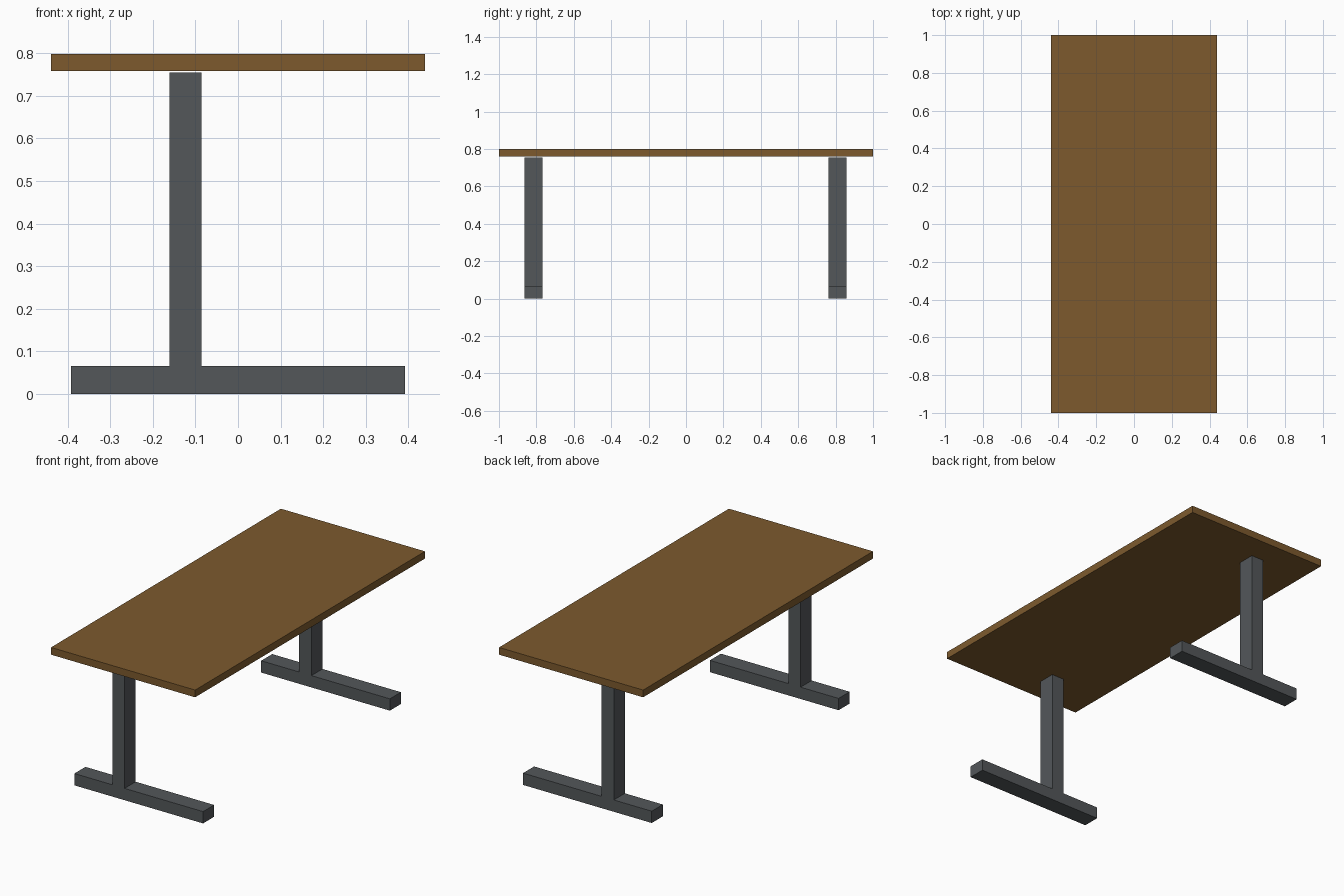
import bpy, bmesh

if "Cube" in bpy.data.objects:
    bpy.data.objects.remove(bpy.data.objects["Cube"])


def material(name, rgb):
    m = bpy.data.materials.new(name)
    m.diffuse_color = (*rgb, 1.0)
    m.use_nodes = True
    m.node_tree.nodes["Principled BSDF"].inputs["Base Color"].default_value = m.diffuse_color
    return m


def extrude_profile(name, points, y0, y1, mat):
    """Extrude an XZ outline along y from y0 to y1."""
    bm = bmesh.new()
    face = bm.faces.new([bm.verts.new((x, y0, z)) for x, z in points])
    ext = bmesh.ops.extrude_face_region(bm, geom=[face])
    verts = [g for g in ext["geom"] if isinstance(g, bmesh.types.BMVert)]
    bmesh.ops.translate(bm, vec=(0, y1 - y0, 0), verts=verts)
    bmesh.ops.recalc_face_normals(bm, faces=bm.faces)
    mesh = bpy.data.meshes.new(name)
    bm.to_mesh(mesh)
    bm.free()
    mesh.materials.append(mat)
    obj = bpy.data.objects.new(name, mesh)
    bpy.context.collection.objects.link(obj)
    return obj


wood = material("brown wood", (0.205, 0.102, 0.027))
metal = material("dark grey metal", (0.087, 0.096, 0.102))

# Table top
extrude_profile("table_top",
                [(-0.439, 0.759), (0.439, 0.759), (0.439, 0.799), (-0.439, 0.799)],
                -1.0, 1.0, wood)

# Legs: inverted T with the post set off centre
t_outline = [(-0.392, 0.0), (0.392, 0.0), (0.392, 0.065), (-0.086, 0.065),
             (-0.086, 0.755), (-0.161, 0.755), (-0.161, 0.065), (-0.392, 0.065)]
for name, y0 in (("front_leg", -0.864), ("back_leg", 0.762)):
    extrude_profile(name, t_outline, y0, y0 + 0.096, metal)
